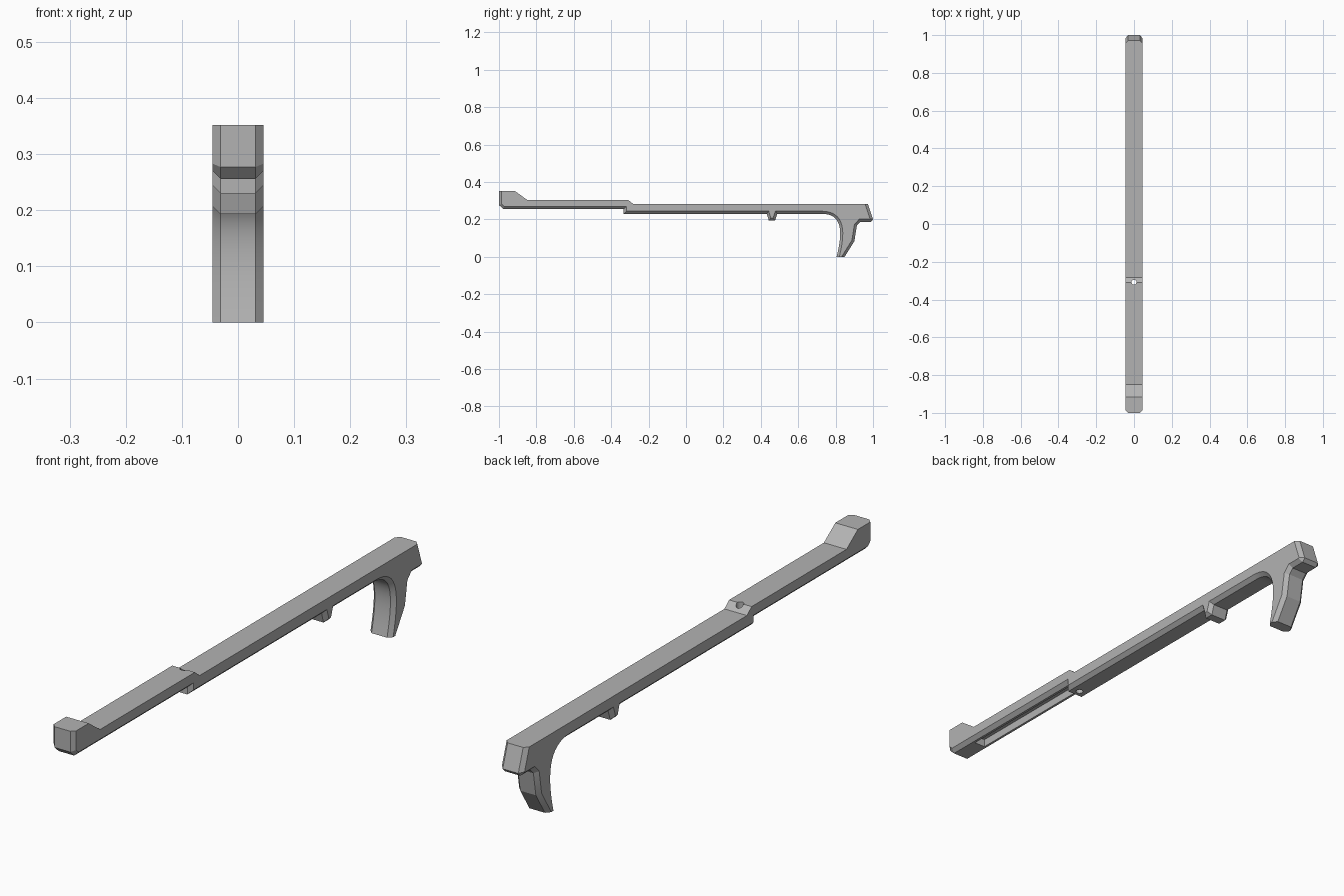
import bpy, bmesh
from mathutils import Vector, geometry

cube = bpy.data.objects.get("Cube")
if cube:
    bpy.data.objects.remove(cube, do_unlink=True)

HALF, CHAMFER = 0.045, 0.014

grey = bpy.data.materials.new("matte_grey")
grey.use_nodes = True
colour = (0.45, 0.45, 0.45, 1)
grey.diffuse_color = colour
grey.node_tree.nodes["Principled BSDF"].inputs["Base Color"].default_value = colour

# Sharp-edged upper outline, from nose to tail
top = [(-1, 0.352), (-0.915, 0.352), (-0.85, 0.305), (-0.31, 0.305),
       (-0.283, 0.283), (0.972, 0.283)]
# Chamfered tail and back of the hooked grip
back = [(1, 0.2), (0.988, 0.187), (0.932, 0.187), (0.914, 0.168), (0.9, 0.083), (0.848, 0)]
# Concave front of the grip
grip = [Vector(p) for p in [(0.805, 0), (0.845, 0.155), (0.825, 0.23), (0.725, 0.23)]]
curve = [tuple(p) for p in geometry.interpolate_bezier(*grip, 16)]
# Underside: lug, step and nose
under = [(0.488, 0.23), (0.476, 0.193), (0.443, 0.193), (0.432, 0.23),
         (-0.333, 0.23), (-0.333, 0.256), (-0.978, 0.256), (-1, 0.277)]
outline = [Vector(p) for p in top + back + curve + under]
count = len(outline)
sharp = set(range(len(top) - 1)) | {len(top) + len(back) - 1}


def inset(points):
    """Move every chamfered side of the clockwise outline inward."""
    lines = []
    for i, a in enumerate(points):
        b = points[(i + 1) % count]
        d = (b - a).normalized()
        shift = Vector((d.y, -d.x)) * (0 if i in sharp else CHAMFER)
        lines.append((a + shift, b + shift, d))
    result = []
    for i in range(count):
        a, b, d = lines[i - 1]
        e, f, g = lines[i]
        if abs(d.cross(g)) < 0.001:
            result.append(e)
        else:
            result.append(a + d * ((e - a).cross(g) / d.cross(g)))
    return result


# Main body: two full rings in the middle and an inset ring on each side
small = inset(outline)
bm = bmesh.new()
rings = []
for x, shape in ((-HALF, small), (CHAMFER - HALF, outline),
                 (HALF - CHAMFER, outline), (HALF, small)):
    rings.append([bm.verts.new((x, p.x, p.y)) for p in shape])
for r, s in zip(rings, rings[1:]):
    for i in range(count):
        j = (i + 1) % count
        bm.faces.new((r[i], r[j], s[j], s[i]))
bm.faces.new(rings[0])
bm.faces.new(rings[-1])
bmesh.ops.remove_doubles(bm, verts=bm.verts, dist=0.00001)
bmesh.ops.dissolve_limit(bm, angle_limit=0.001, verts=bm.verts, edges=bm.edges)
bmesh.ops.recalc_face_normals(bm, faces=bm.faces)
mesh = bpy.data.meshes.new("rail_body")
bm.to_mesh(mesh)
bm.free()
mesh.materials.append(grey)
body = bpy.data.objects.new("rail_body", mesh)
bpy.context.collection.objects.link(body)


def cut(cutter):
    cutter.hide_render = True
    cutter.data.materials.append(grey)
    mod = body.modifiers.new(cutter.name, "BOOLEAN")
    mod.operation, mod.solver, mod.object = "DIFFERENCE", "EXACT", cutter
    bpy.ops.object.select_all(action="DESELECT")
    bpy.context.view_layer.objects.active = body
    body.select_set(True)
    bpy.ops.object.modifier_apply(modifier=mod.name)
    bpy.data.objects.remove(cutter, do_unlink=True)


# Slot under the front section
bpy.ops.mesh.primitive_cube_add(size=1, location=(0, -0.602, 0.265))
slot = bpy.context.object
slot.name = "slot_cutter"
slot.scale = (0.044, 0.536, 0.04)
bpy.context.view_layer.update()
cut(slot)

# Pin hole through the step
bpy.ops.mesh.primitive_cylinder_add(vertices=24, radius=0.013, depth=0.3, location=(0, -0.308, 0.27))
hole = bpy.context.object
hole.name = "hole_cutter"
cut(hole)

bpy.ops.object.shade_smooth_by_angle(angle=0.35)
